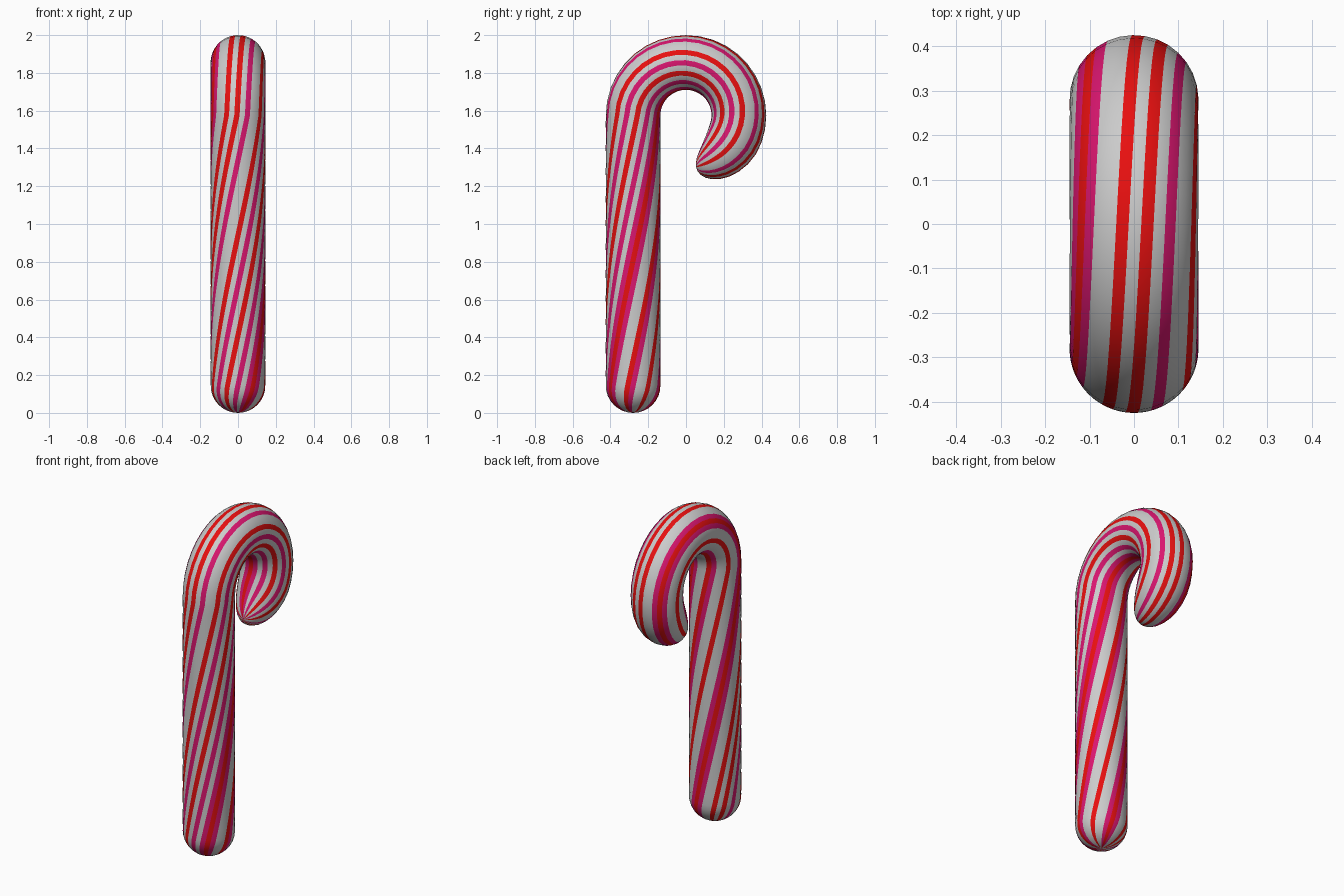
import bpy, bmesh
from math import sin, cos, radians, pi, sqrt
from mathutils import Vector

if "Cube" in bpy.data.objects:
    bpy.data.objects.remove(bpy.data.objects["Cube"])

R, BEND, TOP = 0.145, 0.28, 1.575      # tube radius, hook radius, hook centre height
# stripe colour of each lengthwise strip: W white, R red, M magenta
STRIPES = "RWRWMWWRWMWRWMWMRMWWRMWWRWWMRMWW"
N = len(STRIPES)


def material(name, rgb):
    m = bpy.data.materials.new(name)
    m.diffuse_color = (*rgb, 1)
    m.use_nodes = True
    m.node_tree.nodes["Principled BSDF"].inputs["Base Color"].default_value = m.diffuse_color
    return m


# Ring stations along the cane: (centre, outward direction, radius, twist in degrees)
rings = []


def shaft_ring(z, r):
    rings.append((Vector((0, -BEND, z)), Vector((0, -1, 0)), r,
                  -14.4 - 85 * (TOP - z)))


def hook_ring(a, r):
    n = Vector((0, -cos(radians(a)), sin(radians(a))))
    rings.append((Vector((0, 0, TOP)) + n * BEND, n, r, 0.16 * (a - 90)))


# rounded foot
for i in range(1, 8):
    t = i / 8 * pi / 2
    shaft_ring(R - R * cos(t), R * sin(t))
# straight shaft
for i in range(25):
    shaft_ring(R + (TOP - R) * i / 25, R)
# hook
for i in range(20):
    hook_ring(i * 10, R)
# tapering, rounded hook end
for i in range(10):
    s = sin(i / 10 * pi / 2)
    hook_ring(200 + 59 * s, R * sqrt(1 - s * s))

bm = bmesh.new()
loops = []
for c, n, r, twist in rings:
    loop = []
    for k in range(N):
        p = radians(-16 + twist + 360 * k / N)
        loop.append(bm.verts.new(c + n * (r * cos(p)) + Vector((r * sin(p), 0, 0))))
    loops.append(loop)


def strip(face, k):
    face.material_index = "WRM".index(STRIPES[k])
    face.smooth = True


for a, b in zip(loops, loops[1:]):
    for k in range(N):
        j = (k + 1) % N
        strip(bm.faces.new((a[k], a[j], b[j], b[k])), k)

# close both ends with a pole
e = radians(259)
foot = bm.verts.new((0, -BEND, 0))
tip = bm.verts.new((0, -cos(e) * BEND, TOP + sin(e) * BEND))
for k in range(N):
    j = (k + 1) % N
    strip(bm.faces.new((foot, loops[0][j], loops[0][k])), k)
    strip(bm.faces.new((tip, loops[-1][k], loops[-1][j])), k)
bmesh.ops.recalc_face_normals(bm, faces=bm.faces)

mesh = bpy.data.meshes.new("candy_cane")
bm.to_mesh(mesh)
bm.free()
for name, rgb in (("white", (0.8, 0.8, 0.8)), ("red", (0.8, 0.005, 0.005)),
                  ("magenta", (0.7, 0.008, 0.16))):
    mesh.materials.append(material(name, rgb))
cane = bpy.data.objects.new("candy_cane", mesh)
bpy.context.collection.objects.link(cane)
